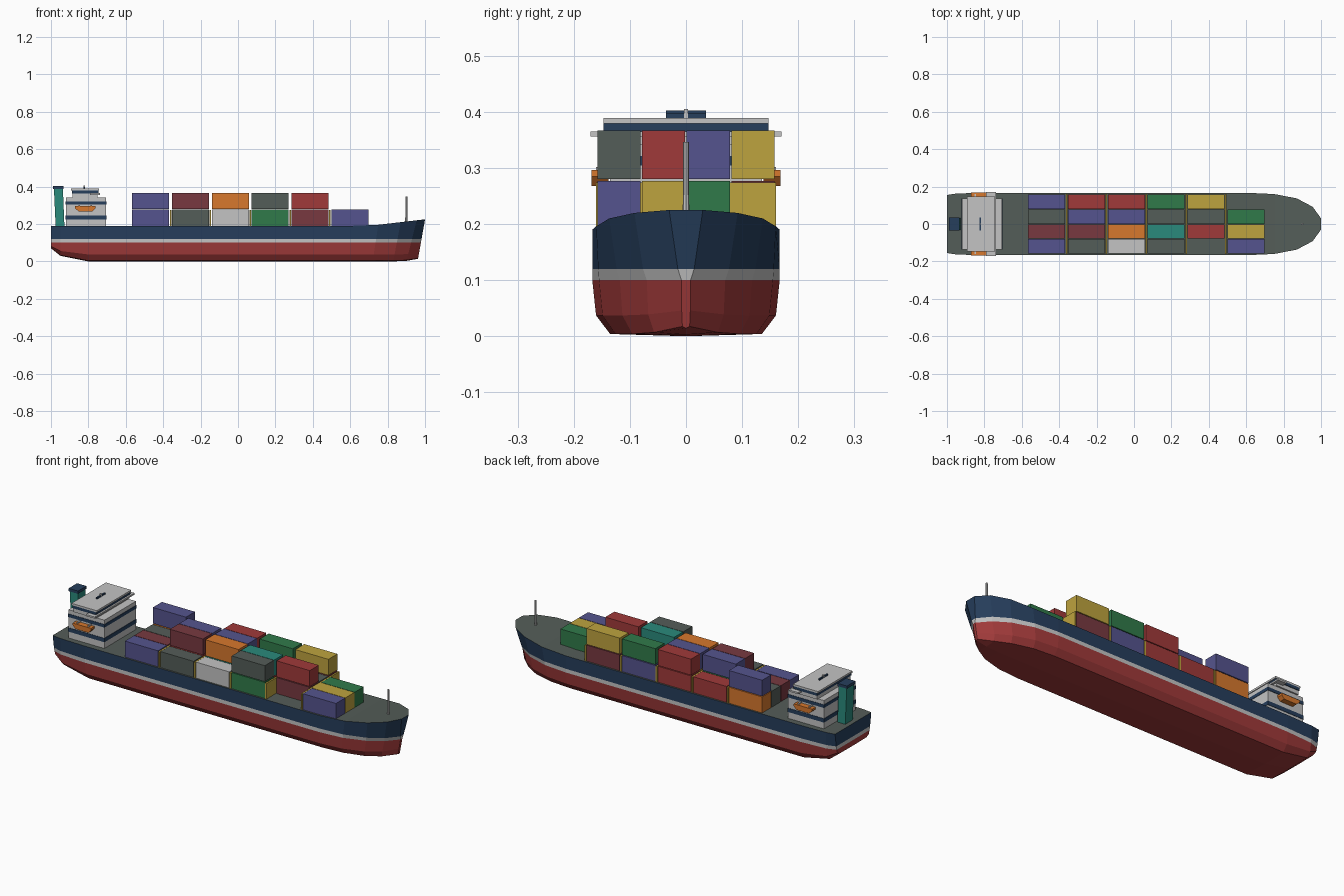
import bpy, bmesh

if "Cube" in bpy.data.objects:
    bpy.data.objects.remove(bpy.data.objects["Cube"])

def lin(c):
    c /= 255
    return c / 12.92 if c <= 0.04045 else ((c + 0.055) / 1.055) ** 2.4

COLOURS = dict(navy=(38, 62, 92), red=(160, 58, 58), white=(196, 196, 196), grey=(84, 93, 88),
               yellow=(190, 163, 62), violet=(85, 84, 142), maroon=(120, 57, 64),
               green=(48, 122, 74), teal=(42, 138, 124), orange=(215, 120, 45))
MATS = {}
for cname, rgb in COLOURS.items():
    m = bpy.data.materials.new(cname)
    m.diffuse_color = (*[lin(c) for c in rgb], 1)
    m.use_nodes = True
    m.node_tree.nodes["Principled BSDF"].inputs["Base Color"].default_value = m.diffuse_color
    MATS[cname] = m

def finish(name, bm, *colours):
    bmesh.ops.recalc_face_normals(bm, faces=bm.faces)
    me = bpy.data.meshes.new(name)
    bm.to_mesh(me)
    bm.free()
    for c in colours:
        me.materials.append(MATS[c])
    ob = bpy.data.objects.new(name, me)
    bpy.context.collection.objects.link(ob)
    return ob

def box(name, colour, x, y, z):
    """Box from (min, max) ranges."""
    bm = bmesh.new()
    bmesh.ops.create_cube(bm, size=1)
    for v in bm.verts:
        v.co = [(r[0] + r[1]) / 2 + c * (r[1] - r[0]) for c, r in zip(v.co, (x, y, z))]
    return finish(name, bm, colour)

def prism(name, colour, profile, y0, y1):
    """Extrude an (x, z) profile along y."""
    bm = bmesh.new()
    f = bm.faces.new([bm.verts.new((x, y0, z)) for x, z in profile])
    ext = bmesh.ops.extrude_face_region(bm, geom=[f])["geom"]
    bmesh.ops.translate(bm, vec=(0, y1 - y0, 0),
                        verts=[g for g in ext if isinstance(g, bmesh.types.BMVert)])
    return finish(name, bm, colour)

# Hull: lofted stations (keel x, deck x, low half width, deck half width, keel z)
STATIONS = [(-1, -1, .140, .155, .07), (-.95, -.95, .157, .163, .03), (-.8, -.8, .166, .167, 0),
            (.6, .6, .167, .167, 0), (.72, .75, .155, .160, 0), (.83, .87, .118, .137, 0),
            (.90, .955, .070, .092, .003), (.96, 1.0, .008, .030, .014)]
bm = bmesh.new()
rings = []
for xk, xd, wl, wd, k in STATIONS:
    deck = .19 + max(0, xd - .7) / .3 * .035
    half = []
    for t, w in ((.04, .81), (.37, .96), (1, 1)):
        half.append((w * wl, k + t * (.10 - k)))
    half += [(wl + (wd - wl) * .3, .12), (wd, deck)]
    section = [(0, k)] + half + [(-y, z) for y, z in reversed(half)]
    rings.append([bm.verts.new((xk + (xd - xk) * z / deck, y, z)) for y, z in section])
n = len(rings[0])
for a, b in zip(rings, rings[1:]):
    for i in range(n):
        bm.faces.new((a[i], a[(i + 1) % n], b[(i + 1) % n], b[i]))
for r in (rings[0], rings[-1]):          # transom and stem, split into paint bands
    bm.faces.new((r[0], r[1], r[2], r[3], r[8], r[9], r[10]))
    bm.faces.new((r[3], r[4], r[7], r[8]))
    bm.faces.new((r[4], r[5], r[6], r[7]))
bm.normal_update()
for f in bm.faces:                       # red bottom, white stripe, navy sides, grey deck
    z = f.calc_center_median().z
    low = min(v.co.z for v in f.verts)
    f.material_index = 3 if low > .18 else 2 if low > .115 else 1 if low > .095 else 0
finish("hull", bm, "red", "white", "navy", "grey")

# Containers: one string per bay, four stacks from y+ to y-, listed bottom to top
KEY = dict(n="navy", r="red", w="white", g="grey", y="yellow", v="violet", m="maroon",
           e="green", t="teal", o="orange")
BAYS = ["ov g m v", "r ev rm g", "rr yv to w", "ve g rt eg", "my g mr -", "- e y v"]
PITCH = .213
for b, bay in enumerate(BAYS):
    x0 = -.566 + b * PITCH
    for r, stack in enumerate(bay.split()):
        yc = .1195 - r * .0797
        for t, k in enumerate(stack.replace("-", "")):
            z0 = .190 + t * .0905
            box(f"container_{b}_{r}_{t}", KEY[k], (x0, x0 + .198),
                (yc - .0385, yc + .0385), (z0, z0 + .0865))
    if b:                                # lashing frames between bays
        box(f"lashing_frame_{b}", "yellow", (x0 - .0115, x0 - .0035), (-.160, .160), (.188, .274))

# Deckhouse with window bands
box("deckhouse", "white", (-.92, -.705), (-.135, .135), (.188, .343))
for i, (z0, z1) in enumerate(((.225, .246), (.304, .321))):
    box(f"window_band_{i}", "navy", (-.922, -.703), (-.137, .137), (z0, z1))

# Bridge, windows, roof and wings
box("bridge", "white", (-.885, -.75), (-.143, .143), (.343, .379))
box("bridge_windows", "navy", (-.888, -.747), (-.147, .147), (.364, .379))
box("bridge_roof", "white", (-.893, -.742), (-.147, .147), (.379, .389))
box("bridge_wings", "white", (-.79, -.738), (-.170, .170), (.356, .365))

# Radar mast on the roof
box("radar_mast", "white", (-.825, -.817), (-.004, .004), (.387, .405))
for s in (-1, 1):
    box("radar_bar", "navy", (-.825, -.817), (min(s * .004, s * .036), max(s * .004, s * .036)),
        (.389, .397))

# Lifeboats, one on each side, with davit beams
for s, side in ((-1, "starboard"), (1, "port")):
    y0, y1 = sorted((s * .138, s * .168))
    prism(f"lifeboat_{side}", "orange",
          [(-.853, .268), (-.777, .268), (-.762, .285), (-.762, .296), (-.872, .296), (-.872, .285)],
          y0, y1)
    y0, y1 = sorted((s * .13, s * .16))
    for x in (-.85, -.784):
        box(f"davit_{side}", "white", (x - .004, x + .004), (y0, y1), (.296, .302))

# Funnel and dark cap
prism("funnel", "teal", [(-.975, .188), (-.928, .188), (-.936, .387), (-.984, .387)], -.032, .032)
box("funnel_cap", "navy", (-.988, -.932), (-.036, .036), (.387, .402))

# Foremast
bm = bmesh.new()
bmesh.ops.create_cone(bm, cap_ends=True, segments=8, radius1=.006, radius2=.005, depth=.14)
bmesh.ops.translate(bm, vec=(.9, 0, .276), verts=bm.verts)
finish("foremast", bm, "white")
